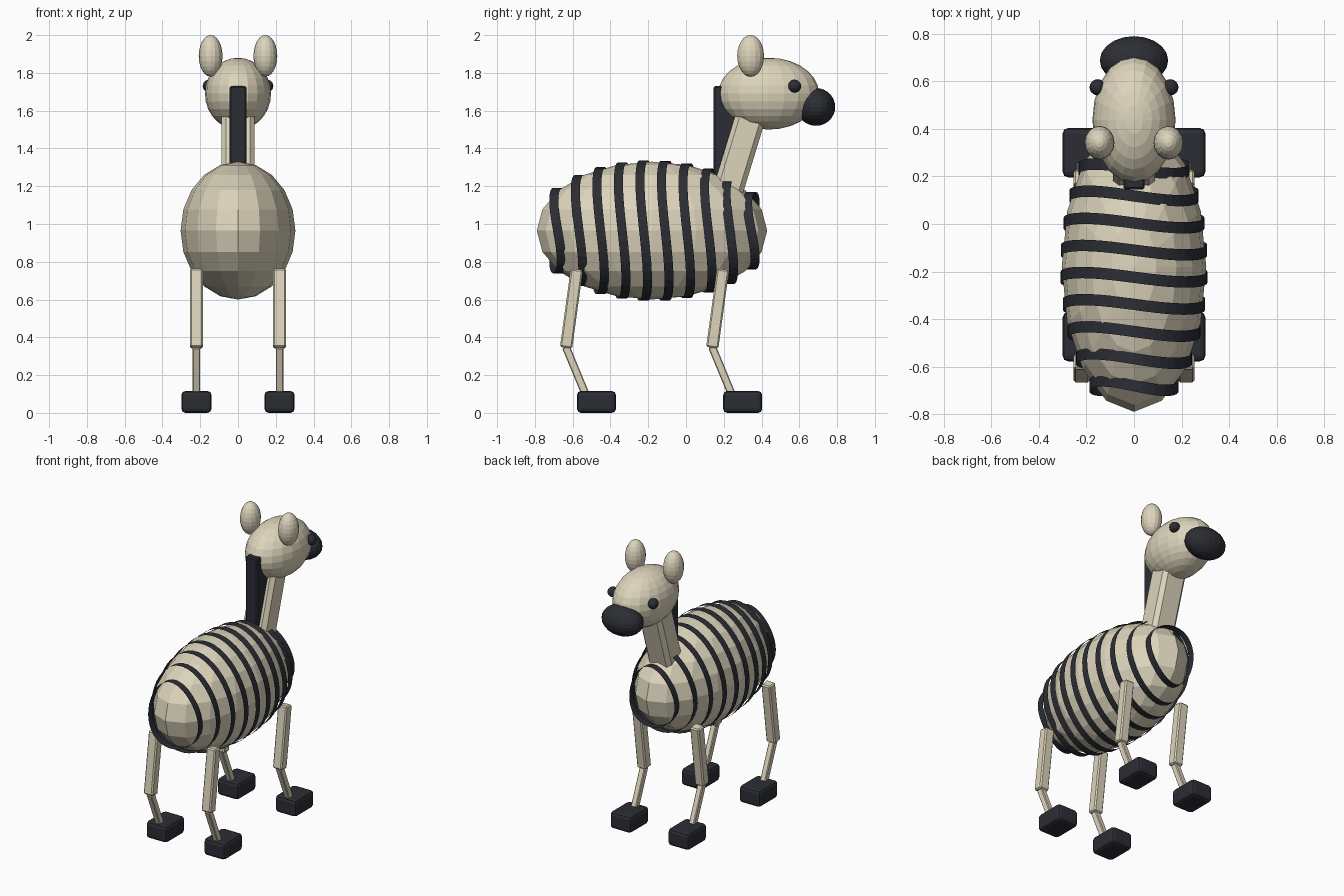
import bpy, bmesh, math
from mathutils import Vector

if "Cube" in bpy.data.objects:
    bpy.data.objects.remove(bpy.data.objects["Cube"])


def material(name, rgb):
    m = bpy.data.materials.new(name)
    m.diffuse_color = (*rgb, 1)
    m.use_nodes = True
    m.node_tree.nodes["Principled BSDF"].inputs["Base Color"].default_value = m.diffuse_color
    return m


CREAM = material("cream", (0.72, 0.66, 0.50))
DARK = material("charcoal", (0.025, 0.027, 0.035))


def ball(name, loc, radii, mat, seg=16, rings=10):
    bm = bmesh.new()
    bmesh.ops.create_uvsphere(bm, u_segments=seg, v_segments=rings, radius=1)
    bmesh.ops.scale(bm, vec=radii, verts=bm.verts)
    return finish(name, bm, loc, mat)


def box(name, loc, size, mat, bevel=0.0, segments=2):
    bm = bmesh.new()
    bmesh.ops.create_cube(bm, size=1)
    bmesh.ops.scale(bm, vec=size, verts=bm.verts)
    if bevel:
        bmesh.ops.bevel(bm, geom=bm.edges[:], offset=bevel, segments=segments,
                        profile=0.5, affect='EDGES')
    return finish(name, bm, loc, mat)


def finish(name, bm, loc, mat):
    me = bpy.data.meshes.new(name)
    bm.to_mesh(me)
    bm.free()
    me.materials.append(mat)
    ob = bpy.data.objects.new(name, me)
    ob.location = loc
    bpy.context.collection.objects.link(ob)
    return ob


def bar(name, a, b, width, depth, mat, bevel):
    """Box running from a to b, leaning in the yz plane only."""
    a, b = Vector(a), Vector(b)
    d = b - a
    ob = box(name, (a + b) / 2, (width, depth, d.length), mat, bevel, 1)
    ob.rotation_euler.x = -math.atan2(d.y, d.z)
    return ob


# Body
BY, BZ = -0.18, 0.965
ball("body", (0, BY, BZ), (0.304, 0.61, 0.365), CREAM)

# Wavy ribbon stripes just outside the body
N = 40
for k in range(10):
    y0 = -0.68 + 0.114 * k
    s = math.sqrt(1 - ((y0 - BY) / 0.63) ** 2)
    bm = bmesh.new()
    pairs = []
    for i in range(N):
        a = math.tau * i / N
        y = y0 - 0.02 * math.sin(2 * a)
        x, z = 0.309 * s * math.cos(a), BZ + 0.372 * s * math.sin(a)
        pairs.append([bm.verts.new((x, y + w, z)) for w in (-0.024, 0.024)])
    for i in range(N):
        p, q = pairs[i], pairs[(i + 1) % N]
        bm.faces.new((p[0], p[1], q[1], q[0]))
    bmesh.ops.recalc_face_normals(bm, faces=bm.faces)
    finish(f"stripe_{k + 1}", bm, (0, 0, 0), DARK)

# Neck and mane
bar("neck", (0, 0.205, 1.12), (0, 0.37, 1.66), 0.176, 0.16, CREAM, 0.025)
box("mane", (0, 0.205, 1.49), (0.09, 0.12, 0.48), DARK, 0.008, 1)

# Head
ball("head", (0, 0.438, 1.69), (0.175, 0.267, 0.19), CREAM, 20, 14)
ball("muzzle", (0, 0.688, 1.62), (0.144, 0.102, 0.1), DARK, 20, 14)

# Ears, eyes and legs on both sides
for side, sx in (("left", -1), ("right", 1)):
    ball(f"{side}_ear", (sx * 0.145, 0.342, 1.89), (0.063, 0.071, 0.11), CREAM, 16, 12)
    ball(f"{side}_eye", (sx * 0.153, 0.575, 1.73), (0.034, 0.034, 0.034), DARK, 16, 10)
    for end, y in (("hind", -0.578), ("fore", 0.196)):
        x = sx * 0.22
        bar(f"{side}_{end}_upper_leg", (x, y - 0.057, 0.345), (x, y, 0.76),
            0.068, 0.065, CREAM, 0.008)
        bar(f"{side}_{end}_lower_leg", (x, y + 0.062, 0.06), (x, y - 0.058, 0.35),
            0.04, 0.042, CREAM, 0.005)
        box(f"{side}_{end}_hoof", (x, y + 0.104, 0.058), (0.16, 0.207, 0.116),
            DARK, 0.022, 2)
